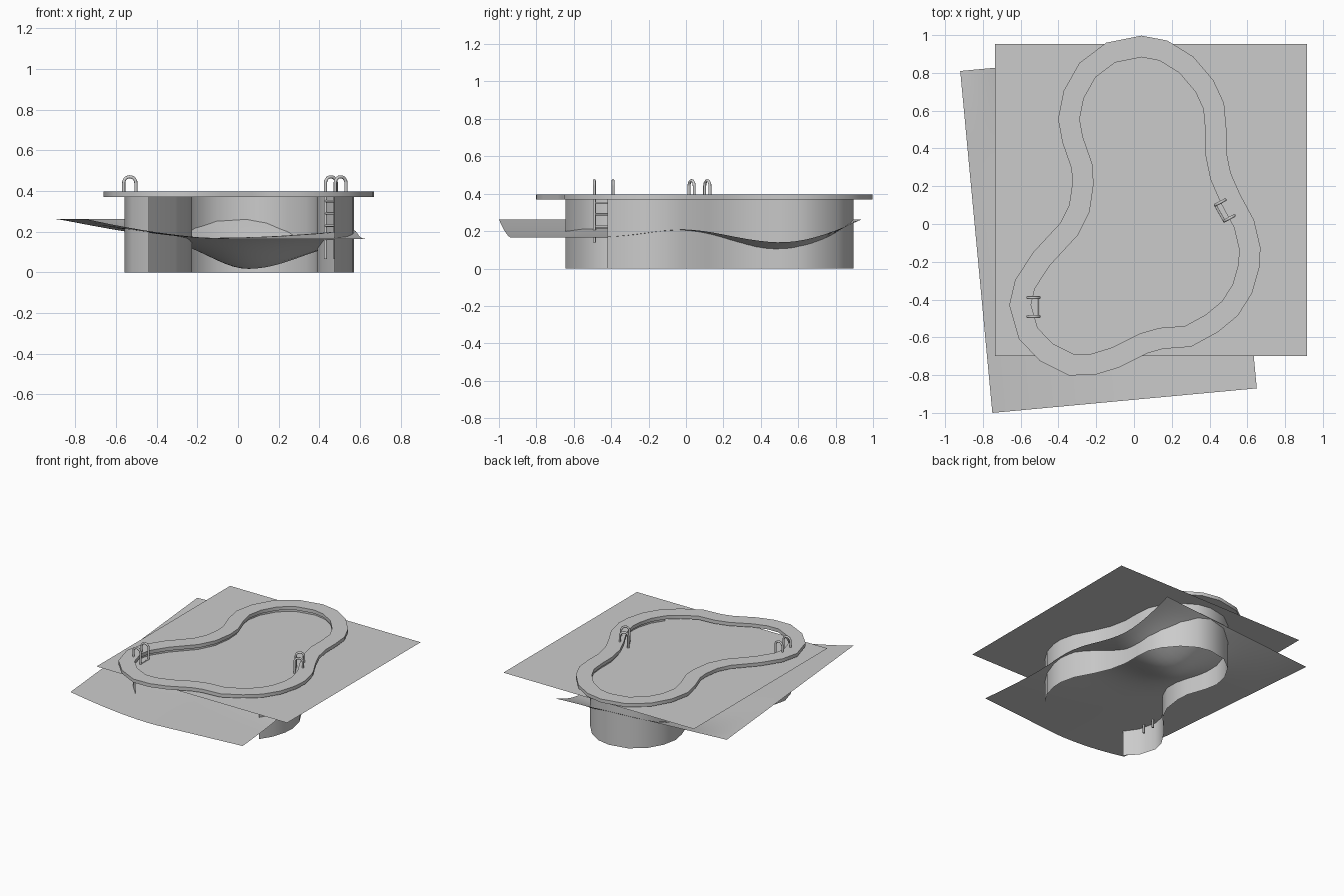
import bpy, math
from math import exp
from mathutils import Vector

if "Cube" in bpy.data.objects:
    bpy.data.objects.remove(bpy.data.objects["Cube"])

# inner edge of the coping, clockwise from the deep end
EDGE = [Vector(p) for p in [
    (.04, .883), (.135, .865), (.24, .80), (.325, .70), (.367, .61), (.377, .50), (.377, .37),
    (.405, .235), (.46, .11), (.53, -.02), (.557, -.135), (.552, -.215), (.522, -.32), (.465, -.41),
    (.38, -.48), (.27, -.54), (.135, -.55), (.03, -.58), (-.12, -.655), (-.225, -.687),
    (-.32, -.689), (-.43, -.634), (-.51, -.55), (-.545, -.427), (-.525, -.342), (-.446, -.22),
    (-.298, -.06), (-.235, .066), (-.214, .21), (-.22, .316), (-.27, .459), (-.288, .555),
    (-.266, .666), (-.203, .777), (-.10, .855)]]
N = len(EDGE)


def offset(d):
    out = []
    for i, p in enumerate(EDGE):
        a = (p - EDGE[i - 1]).normalized()
        b = (EDGE[(i + 1) % N] - p).normalized()
        t = (a + b).normalized()
        out.append(p + Vector((-t.y, t.x)) * d / max(.7, t.dot(a)))
    return out


def mesh(name, verts, faces, smooth=True):
    me = bpy.data.meshes.new(name)
    me.from_pydata(verts, [], faces)
    me.update()
    ob = bpy.data.objects.new(name, me)
    bpy.context.collection.objects.link(ob)
    if smooth:
        bpy.ops.object.select_all(action='DESELECT')
        ob.select_set(True)
        bpy.context.view_layer.objects.active = ob
        bpy.ops.object.shade_smooth_by_angle(angle=math.radians(35))
    return ob


# coping: rectangular section swept round the pool edge
inner, outer = offset(0), offset(.112)
verts, faces = [], []
for ring, z in ((inner, .37), (inner, .397), (outer, .397), (outer, .37)):
    verts += [(p.x, p.y, z) for p in ring]
for k in range(4):
    m = (k + 1) % 4
    for i in range(N):
        j = (i + 1) % N
        faces.append((k * N + i, k * N + j, m * N + j, m * N + i))
mesh("coping", verts, faces)

# pool wall: open strip, missing along the front
w = offset(.013)
w = w[21:] + w[:14]
n = len(w)
mesh("pool_wall", [(p.x, p.y, z) for z in (0, .375) for p in w],
     [(i, i + 1, n + i + 1, n + i) for i in range(n - 1)])

# water sheet
mesh("water", [(-.735, -.70, .352), (.915, -.70, .352), (.915, .952, .352), (-.735, .952, .352)],
     [(0, 1, 2, 3)], False)


# floor sheet: raised at left and back, with a bowl at the deep end
def floor_point(u, v):
    x = -.75 + 1.40 * u - .17 * v
    y = -1.0 + .13 * u + 1.81 * v
    left = max(0, 1 - u / .5) ** 1.6
    back = max(0, (v - .72) / .28) ** 2.2
    z = .165 + .098 * (1 - (1 - left) * (1 - back))
    dx = (x - .05) / (.36 if x > .05 else .27)
    dy = (y - .52) / .36
    z -= .157 * exp(-dx * dx - dy * dy) * (1 - back)
    z += .045 * u * u * exp(-((y - .0) / .28) ** 2)
    return x, y, z


G = 36
mesh("pool_floor", [floor_point(i / G, j / G) for j in range(G + 1) for i in range(G + 1)],
     [(a, a + 1, a + G + 2, a + G + 1) for j in range(G) for i in range(G) for a in [j * (G + 1) + i]])


# ladders: two bent tubes joined by rungs
def tube(name, pts, r):
    cu = bpy.data.curves.new(name, 'CURVE')
    cu.dimensions = '3D'
    cu.bevel_depth, cu.bevel_resolution, cu.use_fill_caps = r, 2, True
    sp = cu.splines.new('POLY')
    sp.points.add(len(pts) - 1)
    for s, p in zip(sp.points, pts):
        s.co = (*p, 1)
    ob = bpy.data.objects.new(name, cu)
    bpy.context.collection.objects.link(ob)
    bpy.ops.object.select_all(action='DESELECT')
    ob.select_set(True)
    bpy.context.view_layer.objects.active = ob
    bpy.ops.object.convert(target='MESH')
    bpy.ops.object.shade_smooth_by_angle(angle=math.radians(50))


def ladder(name, feet, out, bottom, rungs):
    out = Vector(out)
    r = out.length / 2
    top = .47 - r
    for k, f in enumerate(feet):
        f = Vector(f)
        path = [(f.x, f.y, bottom)]
        for i in range(11):
            a = math.pi * i / 10
            p = f + out * (1 - math.cos(a)) / 2
            path.append((p.x, p.y, top + r * math.sin(a)))
        e = f + out
        path.append((e.x, e.y, .375))
        tube(f"{name}_rail_{k + 1}", path, .008)
    for k, z in enumerate(rungs):
        tube(f"{name}_rung_{k + 1}", [(*f, z) for f in feet], .006)


ladder("left_ladder", [(-.502, -.49), (-.502, -.39)], (-.06, 0), .14, (.35, .29, .225))
ladder("right_ladder", [(.43, .10), (.478, .016)], (.053, .028), .065, (.35, .29, .23, .165))
